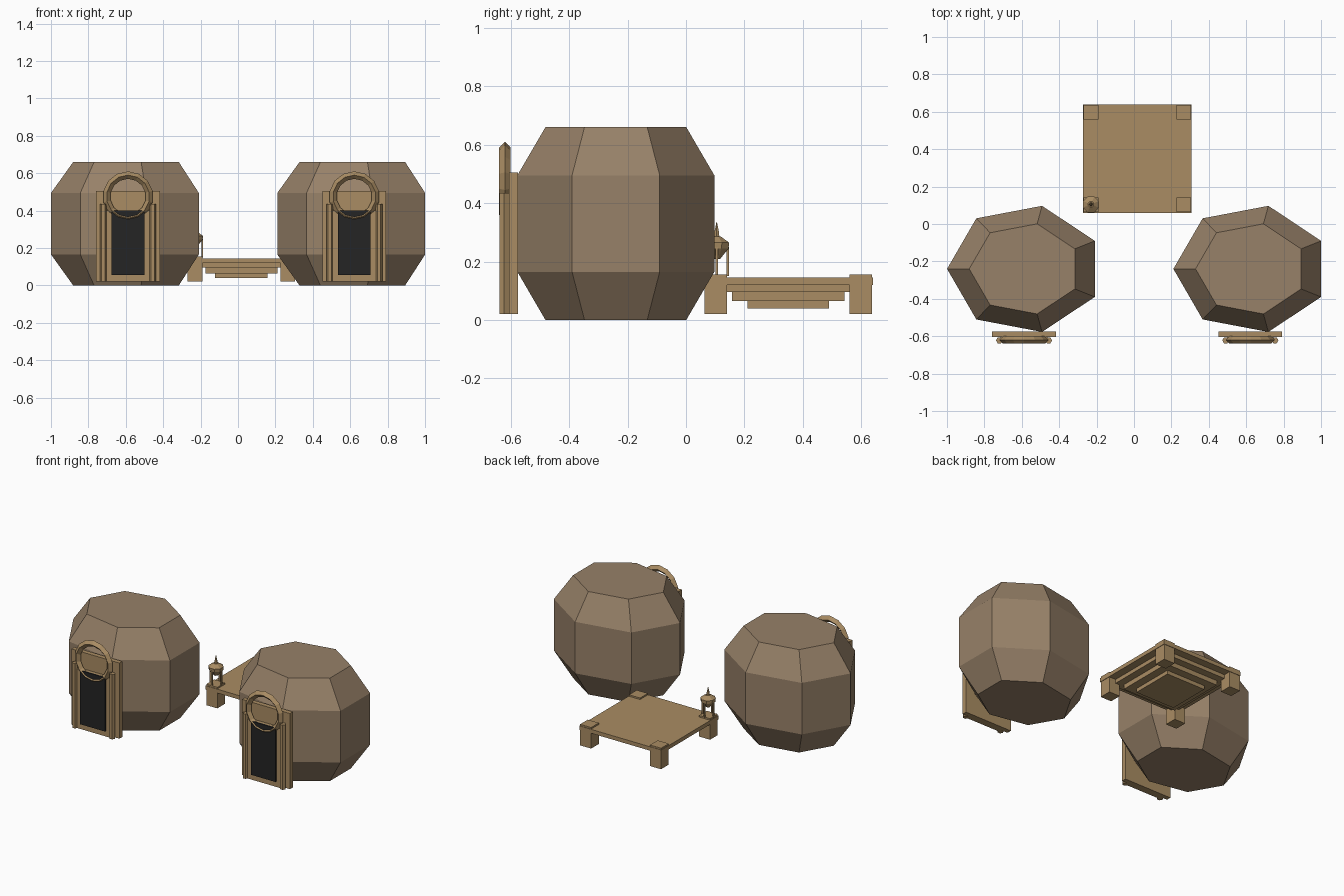
import bpy, bmesh
from math import sin, cos, pi, tau
from mathutils import Matrix

cube = bpy.data.objects.get("Cube")
if cube:
    bpy.data.objects.remove(cube, do_unlink=True)


def material(name, rgb):
    m = bpy.data.materials.new(name)
    m.use_nodes = True
    col = (*rgb, 1)
    m.diffuse_color = col
    bsdf = next(n for n in m.node_tree.nodes if n.type == 'BSDF_PRINCIPLED')
    bsdf.inputs["Base Color"].default_value = col
    bsdf.inputs["Roughness"].default_value = 0.9
    return m


STONE = material("brown stone", (0.31, 0.22, 0.14))
WOOD = material("tan wood", (0.40, 0.265, 0.125))
BLACK = material("black door", (0.018, 0.018, 0.018))


def finish(name, bm, mat):
    bmesh.ops.recalc_face_normals(bm, faces=bm.faces)
    mesh = bpy.data.meshes.new(name)
    bm.to_mesh(mesh)
    bm.free()
    mesh.materials.append(mat)
    ob = bpy.data.objects.new(name, mesh)
    bpy.context.collection.objects.link(ob)
    return ob


def box(name, x, y, z, mat):
    """Box between the (low, high) pairs on each axis."""
    bm = bmesh.new()
    bmesh.ops.create_cube(bm, size=1)
    for v in bm.verts:
        v.co = [(lo + hi) / 2 + c * (hi - lo) for c, (lo, hi) in zip(v.co, (x, y, z))]
    return finish(name, bm, mat)


def lathe(name, cx, cy, profile, sides, mat, squash=1, turn=0):
    """Stack of polygon rings from (radius, z) pairs, capped at both ends."""
    bm = bmesh.new()
    rings = []
    for r, z in profile:
        angles = [turn + tau * i / sides for i in range(sides)]
        rings.append([bm.verts.new((cx + r * cos(a), cy + r * squash * sin(a), z)) for a in angles])
    for low, high in zip(rings, rings[1:]):
        for i in range(sides):
            j = (i + 1) % sides
            bm.faces.new((low[i], low[j], high[j], high[i]))
    bm.faces.new(rings[0])
    bm.faces.new(rings[-1])
    return finish(name, bm, mat)


def ring(name, centre, major, minor, mat, segments=14, sides=4):
    """Faceted ring standing in the xz plane."""
    bm = bmesh.new()
    loops = []
    for i in range(segments):
        a = tau * (i + 0.5) / segments
        loop = []
        for k in range(sides):
            b = tau * k / sides
            r = major + minor * cos(b)
            loop.append(bm.verts.new((r * cos(a), minor * sin(b), r * sin(a))))
        loops.append(loop)
    for i in range(segments):
        p, q = loops[i], loops[(i + 1) % segments]
        for k in range(sides):
            n = (k + 1) % sides
            bm.faces.new((p[k], p[n], q[n], q[k]))
    bmesh.ops.transform(bm, matrix=Matrix.Translation(centre), verts=bm.verts)
    return finish(name, bm, mat)


# Two huts, each with an arched doorway
for side, shift in (("right", 0), ("left", 1.21)):
    lathe(side + "_hut", shift - 0.584, -0.24,
          [(0.297, 0), (0.4155, 0.165), (0.4155, 0.495), (0.297, 0.66)],
          7, STONE, squash=0.832, turn=pi)
    cx = shift - 0.588
    box(side + "_door_panel", (cx - 0.17, cx + 0.17), (-0.605, -0.575), (0.02, 0.505), WOOD)
    box(side + "_door_frame", (cx - 0.125, cx + 0.125), (-0.625, -0.605), (0.02, 0.4), WOOD)
    box(side + "_door", (cx - 0.0875, cx + 0.0875), (-0.634, -0.625), (0.055, 0.4), BLACK)
    ring(side + "_door_arch", (cx, -0.62, 0.475), 0.115, 0.02, WOOD)
    for s in (-1, 1):
        lathe(side + "_door_post", cx + s * 0.132, -0.622,
              [(0.018, 0.02), (0.018, 0.435)], 6, WOOD)

# Platform: deck over stepped slabs, with corner legs
PX, PY = 0.018, 0.35
tiers = [("deck", 0.29, 0.12, 0.145), ("upper_step", 0.24, 0.095, 0.12),
         ("middle_step", 0.192, 0.065, 0.095), ("lower_step", 0.14, 0.04, 0.065)]
for name, h, low, high in tiers:
    box("platform_" + name, (PX - h, PX + h), (PY - h, PY + h), (low, high), WOOD)
for sx in (-1, 1):
    for sy in (-1, 1):
        x, y = PX + sx * 0.248, PY + sy * 0.248
        box("platform_leg", (x - 0.039, x + 0.039), (y - 0.039, y + 0.039), (0.02, 0.155), WOOD)

# Lantern on the front corner of the platform
LX, LY = -0.23, 0.105
lathe("lantern_head", LX, LY, [(0.012, 0.208), (0.044, 0.245), (0.046, 0.265), (0.016, 0.285)],
      8, WOOD, turn=pi / 8)
lathe("lantern_spire", LX, LY, [(0.011, 0.28), (0.009, 0.3), (0.001, 0.335)], 6, WOOD)
for i in range(4):
    a = tau * i / 4
    lathe("lantern_post", LX + 0.038 * cos(a), LY + 0.038 * sin(a),
          [(0.006, 0.15), (0.006, 0.25)], 4, WOOD, turn=pi / 4)
